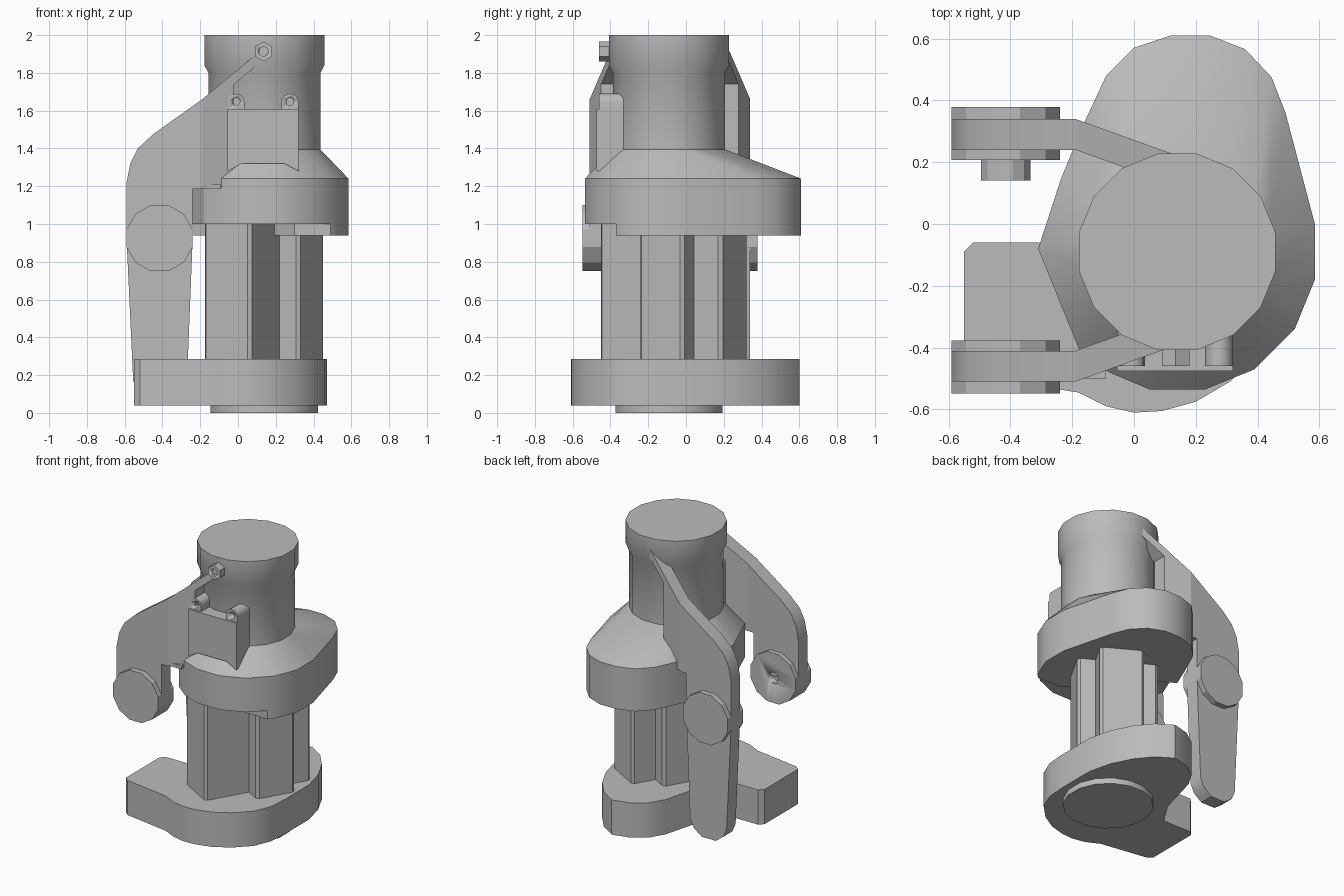
import bpy, bmesh, math
from mathutils import Vector

if "Cube" in bpy.data.objects:
    bpy.data.objects.remove(bpy.data.objects["Cube"], do_unlink=True)

grey = bpy.data.materials.new("plain_grey")
grey.use_nodes = True
grey.diffuse_color = (0.5, 0.5, 0.5, 1)
grey.node_tree.nodes["Principled BSDF"].inputs["Base Color"].default_value = (0.5, 0.5, 0.5, 1)

CX, CY = 0.14, -0.09  # main axis


def finish(name, bm):
    bmesh.ops.recalc_face_normals(bm, faces=bm.faces)
    mesh = bpy.data.meshes.new(name)
    bm.to_mesh(mesh)
    bm.free()
    obj = bpy.data.objects.new(name, mesh)
    bpy.context.collection.objects.link(obj)
    mesh.materials.append(grey)
    bpy.ops.object.select_all(action="DESELECT")
    obj.select_set(True)
    bpy.context.view_layer.objects.active = obj
    bpy.ops.object.shade_smooth_by_angle(angle=math.radians(29))
    return obj


def prism(name, outline, low, high, axis="z", bend=None):
    """Extrude an outline along z, or an x-z outline along y."""
    bm = bmesh.new()

    def place(a, b, t):
        co = Vector((a, b, t)) if axis == "z" else Vector((a, t, b))
        return bend(co) if bend else co
    face = bm.faces.new([bm.verts.new(place(a, b, low)) for a, b in outline])
    ring = list(face.verts)
    top = [bm.verts.new(place(a, b, high)) for a, b in outline]
    bm.faces.new(top)
    for i in range(len(ring)):
        j = (i + 1) % len(ring)
        bm.faces.new((ring[i], ring[j], top[j], top[i]))
    return finish(name, bm)


def circle(x, y, r, n, turn=0.5):
    return [(x + r * math.cos((i + turn) * math.tau / n),
             y + r * math.sin((i + turn) * math.tau / n)) for i in range(n)]


def drill(obj, x, z, r, low, high):
    cutter = prism("hole_cutter", circle(x, z, r, 12), low, high, "y")
    cutter.hide_render = True
    cutter.hide_set(True)
    mod = obj.modifiers.new("hole", "BOOLEAN")
    mod.operation = "DIFFERENCE"
    mod.object = cutter


# Base plate and round foot
base = [(-.18, -.545), (-.09, -.59), (0, -.61), (.09, -.605), (.2, -.575), (.31, -.51),
        (.41, -.41), (.46, -.29), (.47, -.15), (.47, .12), (.43, .28), (.36, .42),
        (.27, .53), (.16, .6), (.04, .57), (-.06, .5), (-.12, .4), (-.2, .1),
        (-.3, -.06), (-.52, -.06), (-.55, -.09), (-.55, -.46), (-.52, -.49)]
prism("base_plate", base, .04, .285)
prism("base_foot", circle(CX, CY, .29, 16), 0, .05)


# Cross-shaped column, turned 60 degrees, with chamfered corners
def column_bar(name, u0, u1, v, c=.018):
    corners = [(u0 + c, -v), (u1 - c, -v), (u1, c - v), (u1, v - c),
               (u1 - c, v), (u0 + c, v), (u0, v - c), (u0, c - v)]
    s = math.sqrt(3) / 2
    prism(name, [(.127 + u / 2 + w * s, -.065 + u * s - w / 2) for u, w in corners], .28, 1.0)


column_bar("column_long_bar", -.373, .373, .144)
column_bar("column_cross_bar", -.063, .208, .262)

# Housing with a lowered rim and sloping shoulder
rear = [(.52, -.34), (.585, -.18), (.585, 0), (.49, .36), (.445, .475), (.36, .565),
        (.245, .61), (.12, .61), (0, .57), (-.09, .48), (-.16, .33), (-.235, .15)]
front = [(-.235, .1), (-.31, -.08), (-.18, -.4), (-.08, -.48), (.05, -.535),
         (.23, -.535), (.39, -.47)]
prism("housing", rear + front, 1.0, 1.24)
prism("housing_rim", [(.3, -.37), (.49, -.37)] + rear + [(0, 0)], .94, 1.0)
bm = bmesh.new()
for outline, z in ((rear + front, 1.24), (circle(CX, CY, .302, 16), 1.395)):
    for x, y in outline:
        bm.verts.new((x, y, z))
bmesh.ops.convex_hull(bm, input=bm.verts)
finish("housing_shoulder", bm)

# Neck and cap turned as one profile
bm = bmesh.new()
rings = [[bm.verts.new((x, y, z)) for x, y in circle(CX, CY, r, 16)]
         for r, z in ((.302, 1.38), (.302, 1.8), (.324, 1.84), (.324, 2.0))]
for a, b in zip(rings, rings[1:]):
    for i in range(16):
        j = (i + 1) % 16
        bm.faces.new((a[i], a[j], b[j], b[i]))
bm.faces.new(rings[0])
bm.faces.new(rings[-1])
finish("neck_and_cap", bm)

# Two side arms with pivot discs and webs bent towards the neck
PX, PZ = -.415, .925
arm = [(-.59, .92), (-.24, .92), (-.24, 1.185), (-.19, 1.185), (-.19, 1.66), (-.45, 1.475),
       (-.53, 1.4), (-.57, 1.32), (-.59, 1.22)]
web = [(-.19, 1.19), (-.02, 1.19), (-.02, 1.74), (.14, 1.875), (.115, 1.915), (-.19, 1.66)]
for side, inner, outer in (("front", -.41, -.51), ("back", .24, .34)):
    sign = 1 if outer > 0 else -1
    prism(side + "_arm", arm, inner, outer, "y")

    def bend(co):
        return Vector((co.x, co.y - sign * .36 * (co.x + .19), co.z))
    prism(side + "_arm_web", web, inner, outer, "y", bend)
    disc = prism(side + "_pivot_disc", circle(PX, PZ, .181, 12), inner - sign * .033,
                 outer + sign * .038, "y")
    if side == "front":
        drill(disc, PX, PZ, .04, -.43, -.3)
prism("arm_ledge", [(-.2, 1.185), (-.09, 1.185), (-.09, 1.21), (-.2, 1.21)], -.5, -.41, "y")

# Hanging leg and pivot pin on the back arm
leg = [(-.59, .92), (-.555, .17), (-.53, .11), (-.47, .065), (-.36, .065),
       (-.3, .11), (-.27, .17), (-.24, .92)]
prism("back_leg", leg, .24, .34, "y")
prism("back_pivot_pin", circle(PX, PZ, .083, 12), .14, .22, "y")

# Hex bolt on the cap
bolt = prism("cap_bolt", circle(.135, 1.913, .052, 6), -.46, -.39, "y")
drill(bolt, .135, 1.913, .025, -.5, -.44)

# Front bracket: plate, arched skirt and two drilled lugs
prism("bracket_plate", [(-.055, 1.34), (.32, 1.34), (.32, 1.61), (-.055, 1.61)], -.475, -.33, "y")
prism("bracket_skirt", [(-.055, 1.28), (.02, 1.32), (.245, 1.32), (.32, 1.28),
                        (.32, 1.34), (-.055, 1.34)], -.475, -.33, "y")
for name, x in (("right", -.01), ("left", .275)):
    lug_outline = [(x - .045, 1.6), (x + .045, 1.6)] + [
        (x + .045 * math.cos(i * math.pi / 8), 1.645 + .045 * math.sin(i * math.pi / 8))
        for i in range(9)]
    lug = prism(name + "_bracket_lug", lug_outline, -.46, -.33, "y")
    drill(lug, x, 1.648, .02, -.5, -.42)
